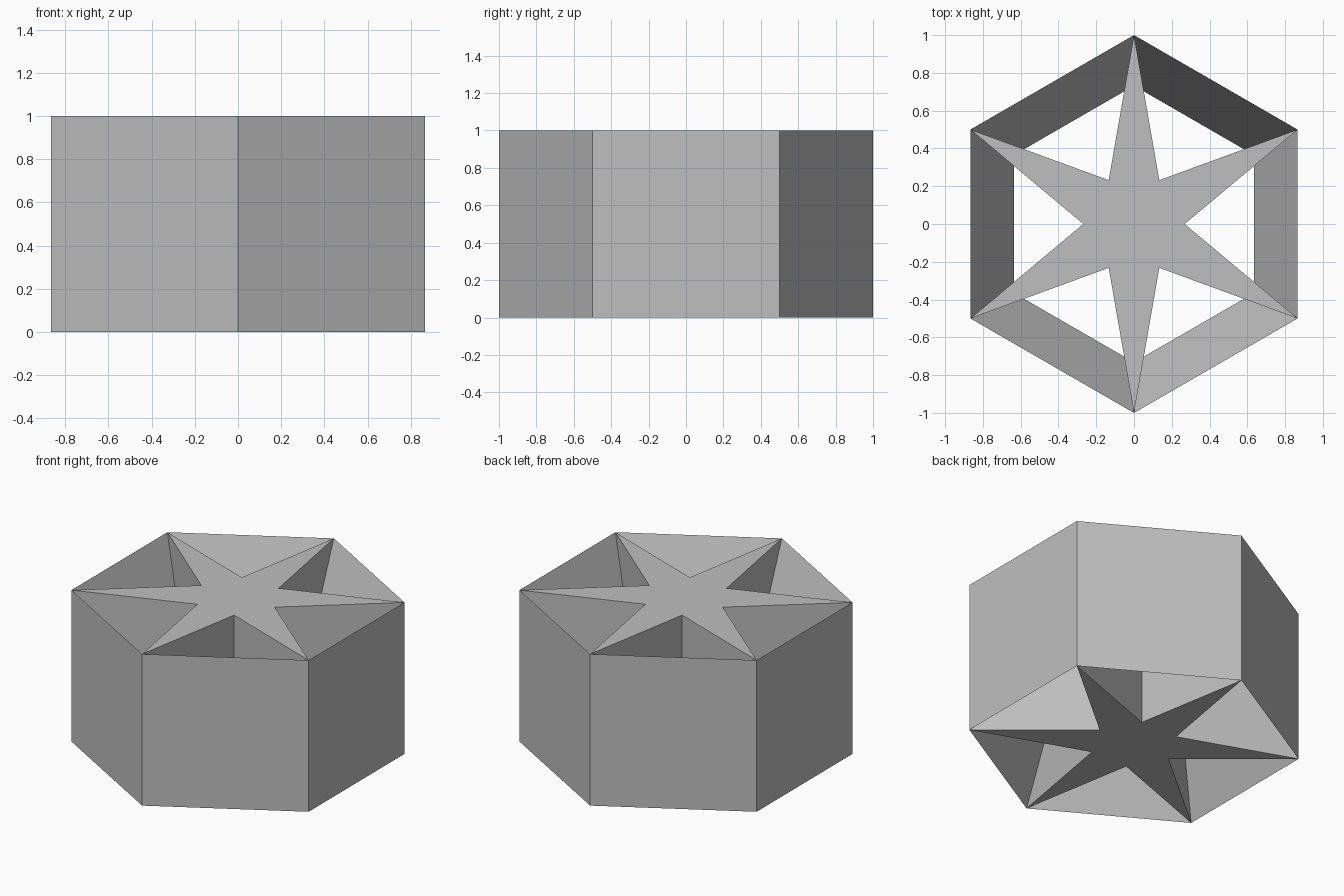
import bpy, bmesh
from math import sqrt, pi
from mathutils import Vector, Matrix

cube = bpy.data.objects.get("Cube")
if cube:
    bpy.data.objects.remove(cube, do_unlink=True)

HEIGHT = 1.0
APOTHEM = sqrt(3) / 2               # hexagon edge distance, corner radius 1
NOTCH = 2 - sqrt(3)                 # radius of the star's inner corners
RIDGE = APOTHEM * (sqrt(3) - 1)     # distance of the inward ridge at half height

grey = bpy.data.materials.new("light grey")
grey.use_nodes = True
colour = (0.52, 0.52, 0.52, 1)
grey.diffuse_color = colour
grey.node_tree.nodes["Principled BSDF"].inputs["Base Color"].default_value = colour

bm = bmesh.new()


def face(*points):
    bm.faces.new([bm.verts.new(p) for p in points])


# Six identical sectors, each between two star tips
top = []
for k in range(6):
    turn = Matrix.Rotation(k * pi / 3, 3, "Z")

    def at(x, y, z):
        return turn @ Vector((x, y, z))

    share = (APOTHEM - RIDGE) / (APOTHEM - NOTCH)
    half = 0.5 * (1 - share)
    # outer wall
    face(at(APOTHEM, -0.5, 0), at(APOTHEM, 0.5, 0),
         at(APOTHEM, 0.5, HEIGHT), at(APOTHEM, -0.5, HEIGHT))
    # slopes from the rims to the inward ridge
    for z in (0, HEIGHT):
        face(at(APOTHEM, -0.5, z), at(APOTHEM, 0.5, z),
             at(RIDGE, half, HEIGHT / 2), at(RIDGE, -half, HEIGHT / 2))
    # upright star walls on both sides of the notch
    for s in (-1, 1):
        face(at(APOTHEM, s * 0.5, HEIGHT), at(NOTCH, 0, HEIGHT), at(NOTCH, 0, 0),
             at(APOTHEM, s * 0.5, 0), at(RIDGE, s * half, HEIGHT / 2))
    top += [at(NOTCH, 0, HEIGHT), at(APOTHEM, 0.5, HEIGHT)]

# Star caps
face(*top)
face(*[p - Vector((0, 0, HEIGHT)) for p in reversed(top)])

bmesh.ops.remove_doubles(bm, verts=bm.verts, dist=0.0001)
bmesh.ops.recalc_face_normals(bm, faces=bm.faces)
mesh = bpy.data.meshes.new("star_prism")
bm.to_mesh(mesh)
bm.free()
mesh.materials.append(grey)
bpy.context.collection.objects.link(bpy.data.objects.new("star_prism", mesh))
